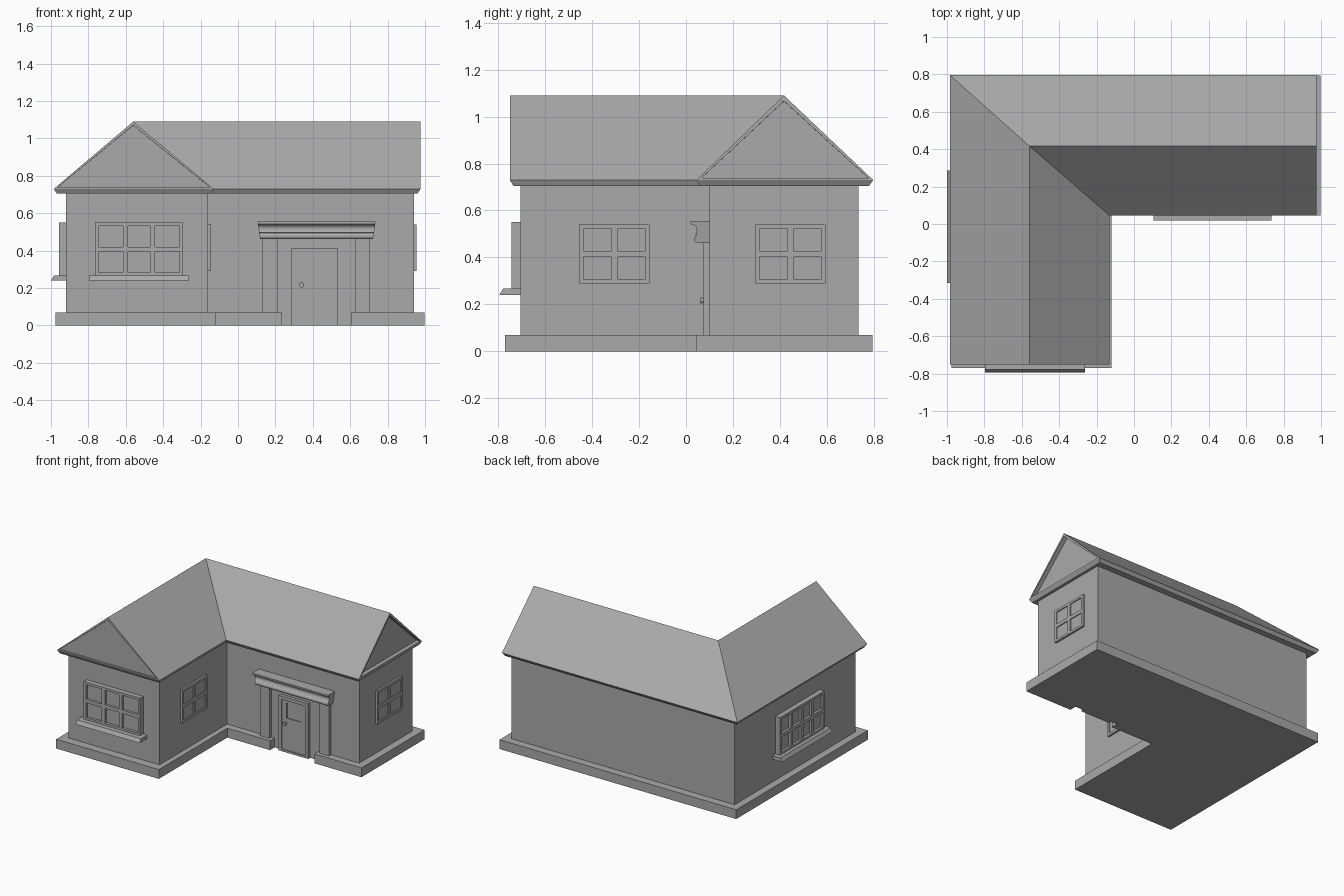
import bpy, bmesh
from math import radians, sin, cos, pi
from mathutils import Matrix, Vector

cube = bpy.data.objects.get("Cube")
if cube:
    bpy.data.objects.remove(cube, do_unlink=True)

grey = bpy.data.materials.new("plain grey")
grey.use_nodes = True
GREY = (0.4, 0.4, 0.4, 1)
grey.diffuse_color = GREY
grey.node_tree.nodes["Principled BSDF"].inputs["Base Color"].default_value = GREY


def finish(name, bm, matrix=Matrix()):
    bmesh.ops.recalc_face_normals(bm, faces=bm.faces)
    mesh = bpy.data.meshes.new(name)
    bm.to_mesh(mesh)
    bm.free()
    mesh.materials.append(grey)
    ob = bpy.data.objects.new(name, mesh)
    ob.matrix_world = matrix
    bpy.context.collection.objects.link(ob)
    return ob


def box(bm, x0, x1, y0, y1, z0, z1):
    size = Matrix.Diagonal((x1 - x0, y1 - y0, z1 - z0, 1))
    mid = Matrix.Translation(((x0 + x1) / 2, (y0 + y1) / 2, (z0 + z1) / 2))
    bmesh.ops.create_cube(bm, size=1, matrix=mid @ size)


def loft(bm, rings):
    """Join matching rings of points and cap both ends."""
    loops = [[bm.verts.new(p) for p in ring] for ring in rings]
    for a, b in zip(loops, loops[1:]):
        for i in range(len(a)):
            j = (i + 1) % len(a)
            bm.faces.new((a[i], a[j], b[j], b[i]))
    bm.faces.new(loops[0])
    bm.faces.new(loops[-1])


def slab(name, outline, z0, z1):
    bm = bmesh.new()
    loft(bm, [[(x, y, z) for x, y in outline] for z in (z0, z1)])
    return finish(name, bm)


def ell(x0, x1, y0, y1, xi, yi):
    return [(x0, y0), (xi, y0), (xi, yi), (x1, yi), (x1, y1), (x0, y1)]


# Walls, and a plinth that breaks at the doorway
slab("walls", ell(-0.92, 0.94, -0.705, 0.735, -0.16, 0.10), 0, 0.71)
base = ell(-0.975, 0.997, -0.77, 0.795, -0.12, 0.045)
base[3:3] = [(0.235, 0.045), (0.235, 0.10), (0.605, 0.10), (0.605, 0.045)]
slab("plinth", base, 0, 0.07)

# Roof: sloping fascia, four slopes and two recessed gables
bm = bmesh.new()
low = [bm.verts.new((x, y, 0.705)) for x, y in ell(-0.968, 0.96, -0.735, 0.78, -0.142, 0.06)]
eave = [bm.verts.new((x, y, 0.73)) for x, y in ell(-0.985, 0.975, -0.75, 0.797, -0.13, 0.045)]
front, corner, end = [bm.verts.new((x, y, 1.09)) for x, y in
                      ((-0.56, -0.75), (-0.56, 0.417), (0.975, 0.417))]
bm.faces.new(low[::-1])
for i in range(6):
    j = (i + 1) % 6
    bm.faces.new((low[i], low[j], eave[j], eave[i]))
bm.faces.new((eave[5], eave[0], front, corner))
bm.faces.new((eave[1], eave[2], corner, front))
bm.faces.new((eave[2], eave[3], end, corner))
bm.faces.new((eave[4], eave[5], corner, end))
gables = [bm.faces.new((eave[0], eave[1], front)), bm.faces.new((eave[3], eave[4], end))]
bmesh.ops.recalc_face_normals(bm, faces=bm.faces)
for face, rim, depth in zip(gables, (0.02, 0.024), (0.012, 0.03)):
    bmesh.ops.inset_individual(bm, faces=[face], thickness=rim)
    bmesh.ops.inset_individual(bm, faces=[face], thickness=0.0005, depth=-depth)
finish("roof", bm)


def window(name, place, angle, width, z0, z1, cols, depth, sill=0, sill_width=0):
    """Frame, glazing bars and panes; the wall is local y = 0, outside is -y."""
    matrix = Matrix.Translation(place) @ Matrix.Rotation(radians(angle), 4, "Z")
    h, rim, bar = width / 2, 0.018, 0.026
    bm = bmesh.new()
    for s in (-1, 1):
        box(bm, *sorted((s * h, s * (h - rim))), -depth, 0, z0, z1)
    for a, b in ((z0, z0 + rim), (z1 - rim, z1)):
        box(bm, rim - h, h - rim, -depth, 0, a, b)
    for i in range(1, cols):
        x = -h + rim + (width - 2 * rim) * i / cols
        box(bm, x - bar / 2, x + bar / 2, -depth, 0, z0 + rim, z1 - rim)
    mid = (z0 + z1) / 2
    box(bm, rim - h, h - rim, -depth + 0.0005, 0, mid - bar / 2, mid + bar / 2)
    finish(name + "_frame", bm, matrix)
    bm = bmesh.new()
    box(bm, rim - h, h - rim, -depth * 0.5, 0, z0 + rim, z1 - rim)
    finish(name + "_panes", bm, matrix)
    if sill:
        bm = bmesh.new()
        profile = [(0, 0.24), (-sill, 0.24), (0.016 - sill, 0.267), (0, 0.267)]
        loft(bm, [[(x, y, z) for y, z in profile] for x in (-sill_width / 2, sill_width / 2)])
        finish(name + "_sill", bm, matrix)


window("front_window", (-0.53, -0.705, 0), 0, 0.47, 0.265, 0.55, 3, 0.038, 0.09, 0.535)
window("right_window", (-0.92, -0.015, 0), -90, 0.53, 0.265, 0.55, 4, 0.038, 0.08, 0.6)
window("wing_window", (-0.16, -0.305, 0), 90, 0.3, 0.29, 0.54, 2, 0.015)
window("left_window", (0.94, 0.445, 0), 90, 0.3, 0.29, 0.54, 2, 0.015)

# Door frame, door leaf with a raised light surround, and knob
bm = bmesh.new()
for x in (0.285, 0.507):
    box(bm, x, x + 0.024, 0.077, 0.1, 0, 0.415)
box(bm, 0.309, 0.507, 0.077, 0.1, 0.39, 0.415)
box(bm, 0.309, 0.507, 0.077, 0.1, 0, 0.015)
finish("door_frame", bm)
bm = bmesh.new()
x0, x1, z0, z1 = 0.346, 0.465, 0.255, 0.37
box(bm, 0.309, x0, 0.085, 0.1, 0.015, 0.39)
box(bm, x1, 0.507, 0.085, 0.1, 0.015, 0.39)
box(bm, x0, x1, 0.085, 0.1, 0.015, z0)
box(bm, x0, x1, 0.085, 0.1, z1, 0.39)
finish("door", bm)
bm = bmesh.new()
box(bm, x0, x1, 0.092, 0.1, z0, z1)
finish("door_light", bm)
bm = bmesh.new()
turn = Matrix.Translation((0.34, 0.073, 0.217)) @ Matrix.Rotation(pi / 2, 4, "X")
bmesh.ops.create_cone(bm, cap_ends=True, segments=16, radius1=0.008, radius2=0.014,
                      depth=0.024, matrix=turn)
finish("door_knob", bm)

# Pilasters either side of the door
bm = bmesh.new()
for x in (0.132, 0.627):
    box(bm, x, x + 0.078, 0.075, 0.1, 0, 0.465)
finish("pilasters", bm)

# Canopy: a moulding with a hollow over a rounded lip, narrowing downward
profile = [(0.1, 0.555), (0.02, 0.555), (0.02, 0.543)]
for i in range(9):
    a = radians(90 - 22.5 * i * 0.8)
    profile.append((0.022 + 0.024 * cos(a), 0.517 + 0.024 * sin(a)))
for i in range(7):
    a = radians(100 + 28 * i)
    profile.append((0.05 + 0.016 * cos(a), 0.478 + 0.017 * sin(a)))
profile.append((0.1, 0.461))
bm = bmesh.new()
loft(bm, [[(0.42 + s * (0.302 + 0.14 * (z - 0.461)), y, z) for y, z in profile] for s in (-1, 1)])
canopy = finish("door_canopy", bm)
bpy.context.view_layer.objects.active = canopy
canopy.select_set(True)
bpy.ops.object.shade_smooth_by_angle(angle=radians(35))
